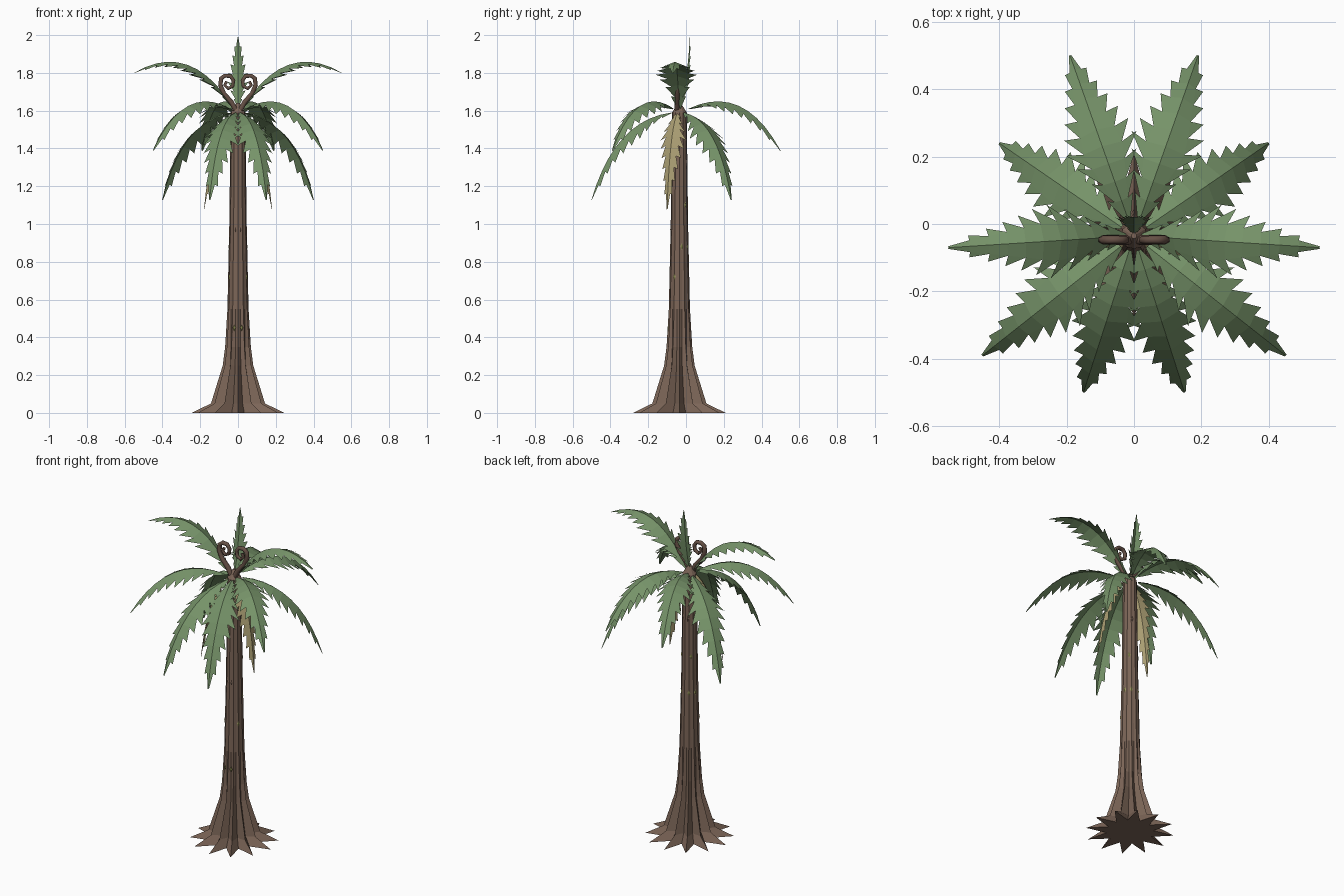
import bpy, bmesh
from math import sin, cos, pi, atan2, hypot, radians
from mathutils import Vector

cube = bpy.data.objects.get("Cube")
if cube:
    bpy.data.objects.remove(cube)

AXIS = Vector((0, -0.035, 0))  # trunk centre line


def material(name, rgb):
    m = bpy.data.materials.new(name)
    m.use_nodes = True
    m.diffuse_color = (*rgb, 1)
    bsdf = next(n for n in m.node_tree.nodes if n.type == 'BSDF_PRINCIPLED')
    bsdf.inputs["Base Color"].default_value = (*rgb, 1)
    return m


LEAF = material("leaf green", (0.18, 0.29, 0.14))
DRY = material("dry leaf", (0.40, 0.34, 0.17))
BARK = material("bark brown", (0.20, 0.13, 0.095))
STEM = material("young stem brown", (0.13, 0.08, 0.06))
MOSS = material("moss green", (0.33, 0.33, 0.11))


def make_object(name, bm, mat):
    mesh = bpy.data.meshes.new(name)
    bm.to_mesh(mesh)
    bm.free()
    mesh.materials.append(mat)
    ob = bpy.data.objects.new(name, mesh)
    bpy.context.collection.objects.link(ob)
    return ob


# Trunk: star-shaped rings (height, ridge radius, groove radius)
RINGS = [(0, .245, .13), (.05, .143, .095), (.25, .081, .058), (.35, .068, .053),
         (.55, .056, .052), (1.0, .046, .044), (1.59, .039, .037), (1.64, .008, .008)]
RIDGES = 12
bm = bmesh.new()
loops = []
for z, ridge, groove in RINGS:
    loop = []
    for i in range(RIDGES * 2):
        a = pi * i / RIDGES
        r = groove if i % 2 else ridge
        loop.append(bm.verts.new(AXIS + Vector((r * cos(a), r * sin(a), z))))
    loops.append(loop)
for low, high in zip(loops, loops[1:]):
    for i in range(len(low)):
        j = (i + 1) % len(low)
        bm.faces.new((low[i], low[j], high[j], high[i]))
bm.faces.new(loops[0][::-1])
bm.faces.new(loops[-1])
make_object("trunk", bm, BARK)


def trunk_radius(z):
    for (z0, r0, _), (z1, r1, _) in zip(RINGS, RINGS[1:]):
        if z <= z1:
            return r0 + (r1 - r0) * (z - z0) / (z1 - z0)


# Small raised scars on the bark
def scar(name, angle, z, mat):
    out = Vector((cos(angle), sin(angle), 0))
    side = Vector((-sin(angle), cos(angle), 0))
    mid = AXIS + out * trunk_radius(z) + Vector((0, 0, z))
    bm = bmesh.new()
    rim = [bm.verts.new(mid + side * x + Vector((0, 0, h)))
           for x, h in ((.008, 0), (0, .018), (-.008, 0), (0, -.018))]
    peak = bm.verts.new(mid + out * 0.004)
    for i in range(4):
        bm.faces.new((rim[i], rim[(i + 1) % 4], peak))
    make_object(name, bm, mat)


# Angle from the front towards each side, height, colour
SCARS = [(18, .45, MOSS), (15, .97, BARK), (60, .72, MOSS), (105, .88, MOSS),
         (150, .88, MOSS), (135, 1.1, MOSS), (160, 1.33, BARK)]
for label, s in (("left", 1), ("right", -1)):
    for k, (a, z, mat) in enumerate(SCARS):
        scar(f"{label}_bark_scar_{k}", -pi / 2 + s * radians(a), z, mat)


# Frond: folded blade with saw-tooth leaflets along a bent rib
def frond(name, angle, start, bend, tip, width, mat=LEAF, teeth=10, droop=0.4):
    out = Vector((cos(angle), sin(angle), 0))
    side = Vector((-sin(angle), cos(angle), 0))
    p0, p1, p2 = (AXIS + out * r + Vector((0, 0, z)) for r, z in (start, bend, tip))

    def rib(t):
        return p0 * (1 - t) ** 2 + p1 * 2 * t * (1 - t) + p2 * t * t

    def half(t):
        grow = min(1, 0.12 + 2.4 * t)
        return width * grow * min(1, 1.5 * (1 - t) + 0.15)

    def edge(t, s, amount, forward):
        tangent = ((p1 - p0) * (1 - t) + (p2 - p1) * t).normalized()
        normal = tangent.cross(side)
        w = half(t) * amount
        return rib(t) + side * s * w - normal * w * droop + tangent * forward

    bm = bmesh.new()
    ts = [i / teeth for i in range(teeth + 1)]
    spine = [bm.verts.new(rib(t)) for t in ts]
    for s in (1, -1):
        notch = [bm.verts.new(edge(t, s, 0 if t == 1 else 0.6, 0)) for t in ts]
        for i in range(teeth):
            t = ts[i + 1]
            point = bm.verts.new(edge(t, s, 0.25 if t == 1 else 1.12, 0.2 * half(t)))
            for f in ((spine[i], spine[i + 1], notch[i + 1], notch[i]),
                      (notch[i], notch[i + 1], point)):
                bm.faces.new(f if s > 0 else f[::-1])
    bmesh.ops.remove_doubles(bm, verts=bm.verts, dist=0.0005)
    make_object(name, bm, mat)


# Mirrored fronds: tip x, tip y, tip z, start, bend point, width, material
LAYERS = {
    "upper_frond": (.55, -.07, 1.80, (.02, 1.61), (.25, 1.98), .098, LEAF),
    "middle_front_frond": (.45, -.39, 1.39, (.05, 1.61), (.36, 1.75), .1, LEAF),
    "middle_back_frond": (.19, .50, 1.39, (.05, 1.61), (.36, 1.75), .1, LEAF),
    "lower_front_frond": (.15, -.50, 1.13, (.045, 1.59), (.36, 1.55), .098, LEAF),
    "lower_back_frond": (.40, .24, 1.13, (.045, 1.59), (.36, 1.55), .098, LEAF),
    "dry_frond": (.18, -.10, 1.08, (.03, 1.59), (.15, 1.5), .065, DRY),
}
for name, (x, y, z, start, bend, width, mat) in LAYERS.items():
    for label, s in (("left", 1), ("right", -1)):
        dy = y - AXIS.y
        frond(f"{label}_{name}", atan2(dy, s * x), start, bend,
              (hypot(x, dy), z), width, mat)
frond("upright_frond", pi / 2, (.005, 1.62), (.045, 1.78), (.055, 1.99), .05, teeth=8)

# Curled young shoots
SHOOT = [(0, 1.58), (.035, 1.645), (.075, 1.69), (.093, 1.735), (.09, 1.77), (.07, 1.785),
         (.04, 1.783), (.024, 1.76), (.028, 1.73), (.052, 1.717), (.07, 1.735), (.06, 1.755)]
for label, s in (("left", 1), ("right", -1)):
    curve = bpy.data.curves.new(label + "_curled_shoot", 'CURVE')
    curve.dimensions = '3D'
    curve.bevel_depth = 0.014
    curve.bevel_resolution = 1
    curve.use_fill_caps = True
    spline = curve.splines.new('POLY')
    spline.points.add(len(SHOOT) - 1)
    for i, (p, (x, z)) in enumerate(zip(spline.points, SHOOT)):
        p.co = (s * x, -0.047, z, 1)
        p.radius = 1.1 - 0.04 * i
    curve.materials.append(STEM)
    ob = bpy.data.objects.new(label + "_curled_shoot", curve)
    bpy.context.collection.objects.link(ob)
